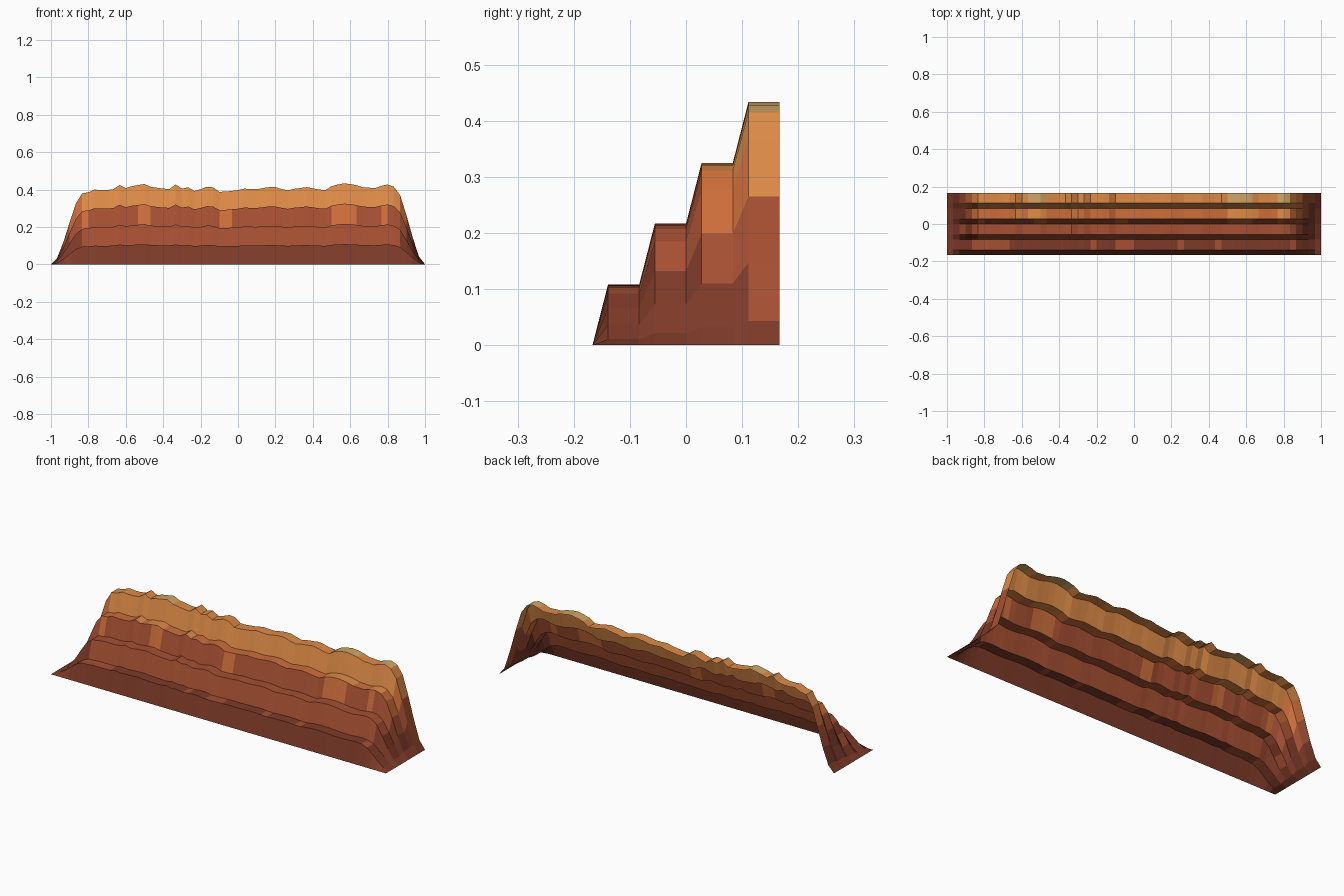
import bpy, bmesh

if "Cube" in bpy.data.objects:
    bpy.data.objects.remove(bpy.data.objects["Cube"])

# Ridge height along x (61 stations, left to right)
HEIGHTS = [
    0, .035, .12, .225, .325, .38, .385, .40, .397, .397, .402, .425, .408, .418, .424,
    .43, .415, .41, .405, .403, .427, .405, .412, .393, .402, .415, .412, .388, .389, .393,
    .397, .405, .403, .402, .408, .413, .413, .403, .396, .404, .408, .413, .407, .40, .397,
    .418, .427, .433, .43, .423, .412, .41, .408, .42, .427, .415, .37, .265, .147, .043, 0]

# Terrace cross-section: (y in 1/36 units, fraction of the ridge height)
PROFILE = [(-6, 0), (-5, .25), (-3, .25), (-2, .5), (0, .5), (1, .75), (3, .75), (4, 1), (6, 1)]

COLOURS = {
    "dark brown rock": (125, 58, 40),
    "red brown rock": (166, 80, 50),
    "burnt orange rock": (205, 110, 58),
    "light orange rock": (222, 139, 71),
    "tan rock": (208, 165, 102),
}

# Rock strata: (upper height limit, material index)
STRATA = [(.085, 0), (.0999, 1), (.14, 0), (.235, 1), (.2445, 2), (.264, 1),
          (.312, 2), (.418, 3), (9, 4)]


def linear(c):
    c /= 255
    return c / 12.92 if c <= .04045 else ((c + .055) / 1.055) ** 2.4


def stratum(z):
    return next(index for limit, index in STRATA if z < limit)


# Terraced cliff sheet, open at the back and underneath
bm = bmesh.new()
n = len(HEIGHTS) - 1
rows = [[bm.verts.new((-1 + 2 * i / n, y / 36, f * h)) for y, f in PROFILE]
        for i, h in enumerate(HEIGHTS)]
for a, b in zip(rows, rows[1:]):
    for j in range(len(PROFILE) - 1):
        face = bm.faces.new((a[j], b[j], b[j + 1], a[j + 1]))
        face.material_index = stratum(face.calc_center_median().z)

mesh = bpy.data.meshes.new("terraced_cliff")
bm.to_mesh(mesh)
bm.free()
for name, rgb in COLOURS.items():
    mat = bpy.data.materials.new(name)
    mat.diffuse_color = (*map(linear, rgb), 1)
    mat.use_nodes = True
    mat.node_tree.nodes["Principled BSDF"].inputs["Base Color"].default_value = mat.diffuse_color
    mesh.materials.append(mat)
cliff = bpy.data.objects.new("terraced_cliff", mesh)
bpy.context.collection.objects.link(cliff)
